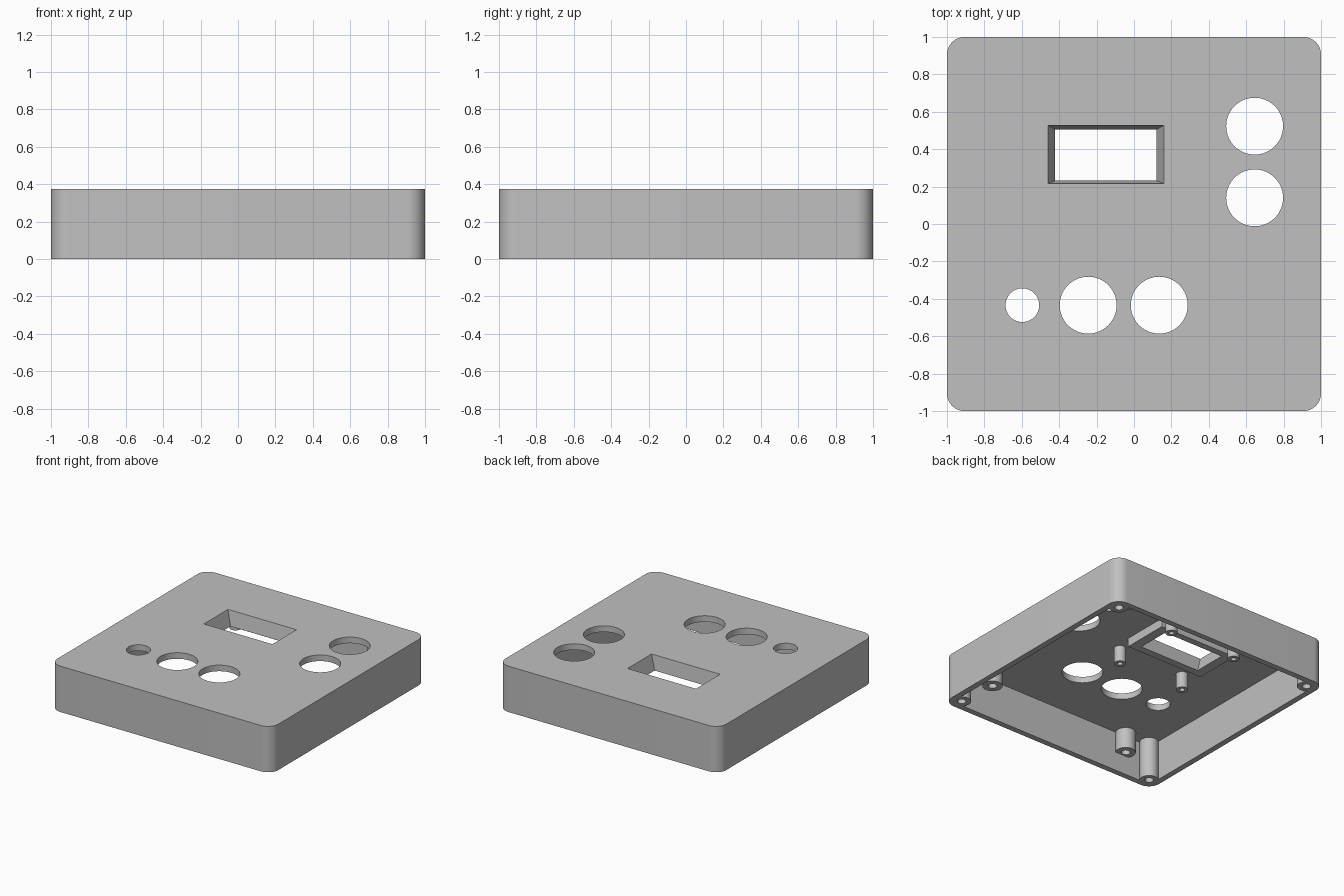
import bpy, bmesh, math

if "Cube" in bpy.data.objects:
    bpy.data.objects.remove(bpy.data.objects["Cube"], do_unlink=True)

HEIGHT, LID_Z, WALL = 0.375, 0.325, 0.047

grey = bpy.data.materials.new("light_grey_plastic")
grey.use_nodes = True
COLOUR = (0.53, 0.53, 0.53, 1)
grey.diffuse_color = COLOUR
grey.node_tree.nodes["Principled BSDF"].inputs["Base Color"].default_value = COLOUR


def rounded_square(half, radius, steps=12):
    """Outline of a square with rounded corners."""
    pts = []
    for corner in range(4):
        mid = math.radians(45 + 90 * corner)
        cx = math.copysign(half - radius, math.cos(mid))
        cy = math.copysign(half - radius, math.sin(mid))
        for i in range(steps + 1):
            a = math.radians(90 * corner + 90 * i / steps)
            pts.append((cx + radius * math.cos(a), cy + radius * math.sin(a)))
    return pts


def circle(x, y, r, sides=48):
    return [(x + r * math.cos(math.tau * i / sides),
             y + r * math.sin(math.tau * i / sides)) for i in range(sides)]


def rect(x0, x1, y0, y1):
    return [(x0, y0), (x1, y0), (x1, y1), (x0, y1)]


def prism(bm, outline, z0, z1, upper=None):
    """Closed solid between a lower and an upper outline."""
    low = [bm.verts.new((x, y, z0)) for x, y in outline]
    top = [bm.verts.new((x, y, z1)) for x, y in (upper or outline)]
    n = len(low)
    bm.faces.new(low[::-1])
    bm.faces.new(top)
    for i in range(n):
        j = (i + 1) % n
        bm.faces.new((low[i], low[j], top[j], top[i]))


def make_object(name, bm):
    mesh = bpy.data.meshes.new(name)
    bm.to_mesh(mesh)
    bm.free()
    mesh.materials.append(grey)
    obj = bpy.data.objects.new(name, mesh)
    bpy.context.collection.objects.link(obj)
    return obj


def combine(target, helper, operation):
    """Apply a boolean, then discard the helper solid."""
    helper.hide_render = True
    mod = target.modifiers.new(operation, "BOOLEAN")
    mod.operation, mod.object, mod.solver = operation, helper, "EXACT"
    bpy.ops.object.select_all(action="DESELECT")
    target.select_set(True)
    bpy.context.view_layer.objects.active = target
    bpy.ops.object.modifier_apply(modifier=mod.name)
    bpy.data.objects.remove(helper, do_unlink=True)


# Outer case, hollowed from below
bm = bmesh.new()
prism(bm, rounded_square(1, 0.095), 0, HEIGHT)
case = make_object("enclosure_lid", bm)
bm = bmesh.new()
prism(bm, rounded_square(1 - WALL, 0.048), -0.1, LID_Z)
combine(case, make_object("cavity_cutter", bm), "DIFFERENCE")

# Posts: x, y, radius, bore radius, height of the free end
posts = [(sx * 0.907, sy * 0.907, 0.07, 0.032, 0)
         for sx in (-1, 1) for sy in (-1, 1)]
posts += [(x, y, 0.045, 0.02, 0.195) for x in (-0.45, 0.15) for y in (0.017, 0.61)]
for side in (-1, 1):
    posts += [(-0.683, side * 0.91, 0.075, 0.033, 0.155),
              (0.706, side * 0.79, 0.075, 0.033, 0.155)]

# Screw posts and the raised frame behind the display window
bm = bmesh.new()
for x, y, r, bore, z in posts:
    prism(bm, circle(x, y, r), z, LID_Z + 0.02)
prism(bm, rect(-0.5, 0.2, 0.17, 0.56), 0.255, LID_Z + 0.02)
combine(case, make_object("posts_and_frame", bm), "UNION")

# Screw bores, round panel holes and the tapered display window
bm = bmesh.new()
for x, y, r, bore, z in posts:
    prism(bm, circle(x, y, bore, 24), z - 0.05, LID_Z - 0.02)
for x, y, r in [(0.645, 0.523, 0.152), (0.645, 0.14, 0.152),
                (0.135, -0.434, 0.152), (-0.245, -0.434, 0.152),
                (-0.597, -0.434, 0.09)]:
    prism(bm, circle(x, y, r, 64), 0.2, HEIGHT + 0.1)
prism(bm, rect(-0.42, 0.12, 0.232, 0.505), 0.25, HEIGHT + 0.003,
      upper=rect(-0.461, 0.161, 0.216, 0.528))
combine(case, make_object("opening_cutter", bm), "DIFFERENCE")

bpy.ops.object.select_all(action="DESELECT")
case.select_set(True)
bpy.context.view_layer.objects.active = case
bpy.ops.object.shade_smooth_by_angle(angle=math.radians(30))
